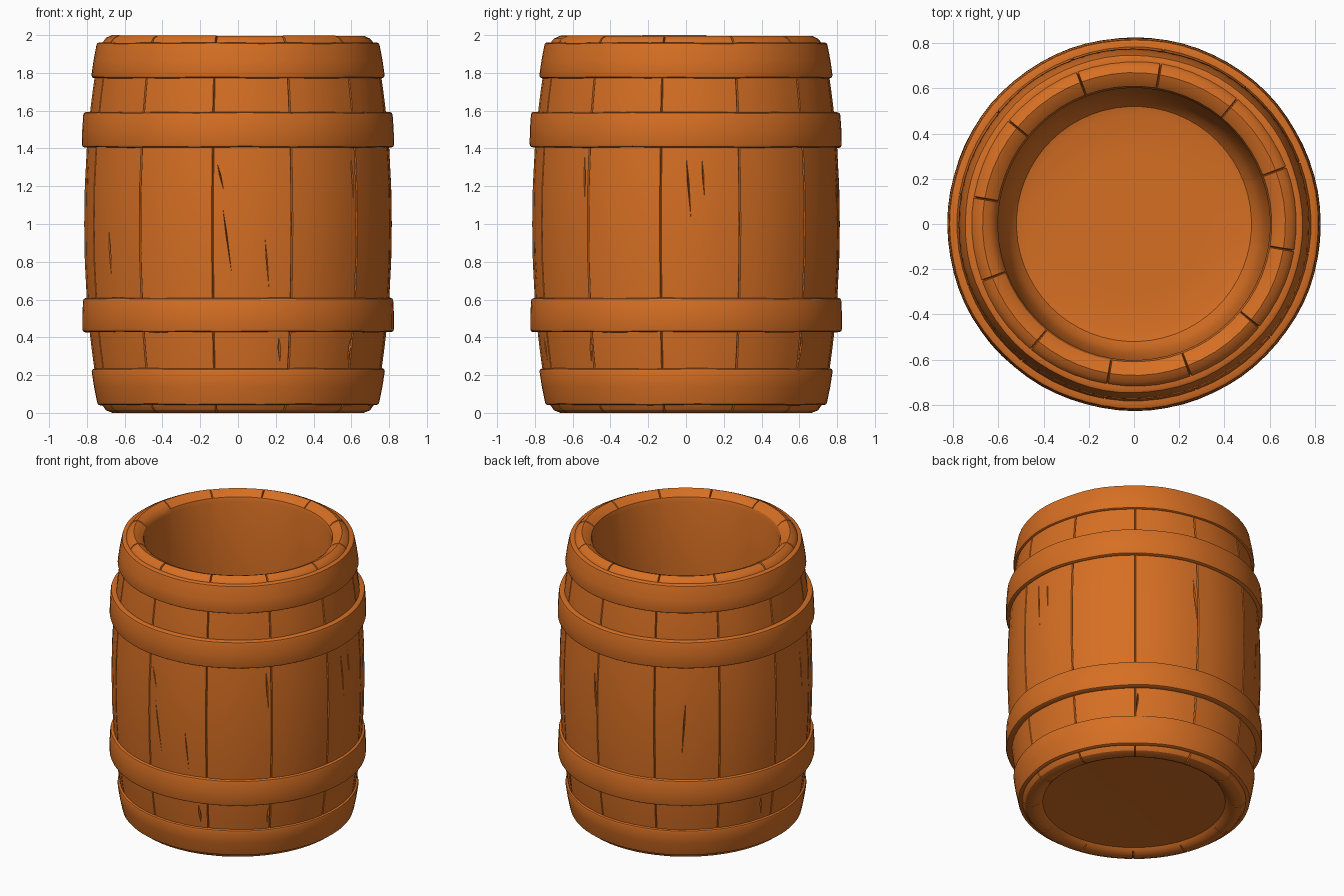
import bpy, bmesh, math, random
from mathutils import Vector

if "Cube" in bpy.data.objects:
    bpy.data.objects.remove(bpy.data.objects["Cube"])

random.seed(4)
STAVES = 12
SEAM = math.radians(-9.5)

wood = bpy.data.materials.new("orange_wood")
wood.diffuse_color = (0.672, 0.158, 0.017, 1)
wood.use_nodes = True
wood.node_tree.nodes["Principled BSDF"].inputs["Base Color"].default_value = wood.diffuse_color


def finish(bm, name, angle=32):
    bmesh.ops.recalc_face_normals(bm, faces=bm.faces)
    mesh = bpy.data.meshes.new(name)
    bm.to_mesh(mesh)
    bm.free()
    mesh.materials.append(wood)
    ob = bpy.data.objects.new(name, mesh)
    bpy.context.collection.objects.link(ob)
    smooth(ob, angle)
    return ob


def smooth(ob, angle):
    bpy.ops.object.select_all(action='DESELECT')
    ob.select_set(True)
    bpy.context.view_layer.objects.active = ob
    bpy.ops.object.shade_smooth_by_angle(angle=math.radians(angle))


def lathe(bm, rings, closed):
    """Skin rings of points; an open list is capped with a flat face at each end."""
    loops = [[bm.verts.new(p) for p in ring] for ring in rings]
    n = len(loops[0])
    for a, b in zip(loops, loops[1:] + (loops[:1] if closed else [])):
        for i in range(n):
            j = (i + 1) % n
            bm.faces.new((a[i], a[j], b[j], b[i]))
    if not closed:
        bm.faces.new(loops[0])
        bm.faces.new(loops[-1])


def body_radius(z):
    return 0.815 - 0.094 * abs(z - 1) ** 2.1


# Stave shell: radius, height, and seam groove offset in radius and height
profile = [(0.57, 0.035, 0, 0), (0.588, 0.034, 0, 0), (0.605, 0.018, 0, 0),
           (0.63, 0.006, 0, 0.02), (0.665, 0.0, 0, 0.025), (0.70, 0.014, -0.01, 0.02),
           (0.722, 0.045, -0.012, 0)]
profile += [(body_radius(z), z, -0.009, 0) for z in
            (0.14, 0.24, 0.33, 0.43, 0.6, 0.8, 1.0, 1.2, 1.4, 1.6, 1.69, 1.77, 1.87)]
profile += [(0.722, 1.955, -0.012, 0), (0.70, 1.986, -0.01, -0.02), (0.67, 2.0, 0, -0.025),
            (0.638, 1.987, 0, -0.02), (0.61, 1.96, 0, 0), (0.602, 1.93, 0, 0),
            (0.605, 1.4, 0, 0), (0.605, 0.7, 0, 0), (0.595, 0.4, 0, 0), (0.575, 0.24, 0, 0),
            (0.55, 0.165, 0, 0), (0.52, 0.13, 0, 0), (0.48, 0.12, 0, 0), (0.3, 0.12, 0, 0)]
step = math.tau / STAVES
columns = []                       # angle and groove weight around the barrel
for k in range(STAVES):
    for f, w in ((0, 1), (0.012, 0), (0.2, 0), (0.4, 0), (0.6, 0), (0.8, 0), (0.988, 0)):
        columns.append((SEAM + (k + f) * step, w))
lift = [random.uniform(-0.006, 0) for _ in range(STAVES)]   # uneven stave ends
rings = []
for r, z, dr, dz in profile:
    ring = []
    for i, (a, w) in enumerate(columns):
        rr, zz = r + dr * w, z + dz * w
        if z > 1.985:
            zz += lift[i // 7]
        ring.append((rr * math.cos(a), rr * math.sin(a), zz))
    rings.append(ring)
bm = bmesh.new()
lathe(bm, rings, closed=False)
staves = finish(bm, "barrel_staves")

# Cracks in the wood: angle from the front, top height, bottom height, lean, width
cracks = [(-8, 1.33, 1.16, 3, 0.014), (-6, 1.12, 0.70, 4, 0.010), (10, 0.95, 0.62, 2, 0.010),
          (16, 0.41, 0.25, 1, 0.026), (48, 1.38, 1.08, 1, 0.018), (50, 0.41, 0.26, -1, 0.024),
          (-57, 0.98, 0.70, 1, 0.022), (90, 1.38, 1.0, 2, 0.016), (96, 1.36, 1.12, 1, 0.014),
          (142, 0.41, 0.25, -1, 0.024), (-40, 1.3, 0.8, 1, 0.010),
          (168, 1.3, 0.95, 2, 0.02), (215, 1.2, 0.75, -2, 0.016), (253, 0.41, 0.26, 1, 0.022),
          (280, 1.36, 0.95, 2, 0.012)]
bm = bmesh.new()
for deg, top, low, lean, width in cracks:
    def spot(z, d, r_add):
        a = math.radians(d - 90)
        r = body_radius(z) + r_add
        return Vector((r * math.cos(a), r * math.sin(a), z))
    mid = top * 0.6 + low * 0.4
    half = math.degrees(width / 2 / 0.8)
    centre = deg + lean * 0.4
    tips = [bm.verts.new(spot(top, deg, 0.003)), bm.verts.new(spot(low, deg + lean, 0.003))]
    waist = [bm.verts.new(p) for p in (spot(mid, centre - half, 0.012), spot(mid, centre, -0.022),
                                       spot(mid, centre + half, 0.012), spot(mid, centre, 0.03))]
    for i in range(4):
        for tip in tips:
            bm.faces.new((tip, waist[i], waist[(i + 1) % 4]))
cutter = finish(bm, "crack_cutter")
cutter.hide_render = True
cut = staves.modifiers.new("cracks", 'BOOLEAN')
cut.operation = 'DIFFERENCE'
cut.solver = 'EXACT'
cut.object = cutter
bpy.context.view_layer.objects.active = staves
bpy.ops.object.modifier_apply(modifier=cut.name)
bpy.data.objects.remove(cutter)
smooth(staves, 32)


# Hoops: bevelled bands with a slightly hand-beaten edge
def hoop(name, z0, r0, z1, r1, phase):
    b = 0.012
    inner = 0.04
    section = [(r0 - inner, z0), (r0 - b, z0), (r0 - b * 0.3, z0 + b * 0.4), (r0, z0 + b * 1.3),
               ((r0 + r1) / 2 + 0.002, (z0 + z1) / 2),
               (r1, z1 - b * 1.3), (r1 - b * 0.3, z1 - b * 0.4), (r1 - b, z1), (r1 - inner, z1)]
    n = 72
    rings = []
    for r, z in section:
        ring = []
        for i in range(n):
            a = math.tau * i / n
            wob = 0.001 * math.sin(5 * a + phase) + 0.001 * math.sin(11 * a + 2 * phase)
            ring.append(((r + wob) * math.cos(a), (r + wob) * math.sin(a), z + wob))
        rings.append(ring)
    bm = bmesh.new()
    lathe(bm, rings, closed=True)
    finish(bm, name, 40)


hoop("bottom_hoop", 0.042, 0.747, 0.235, 0.776, 0.5)
hoop("lower_hoop", 0.428, 0.825, 0.608, 0.821, 1.7)
hoop("upper_hoop", 1.405, 0.826, 1.592, 0.819, 2.9)
hoop("top_hoop", 1.772, 0.776, 1.96, 0.75, 4.1)
